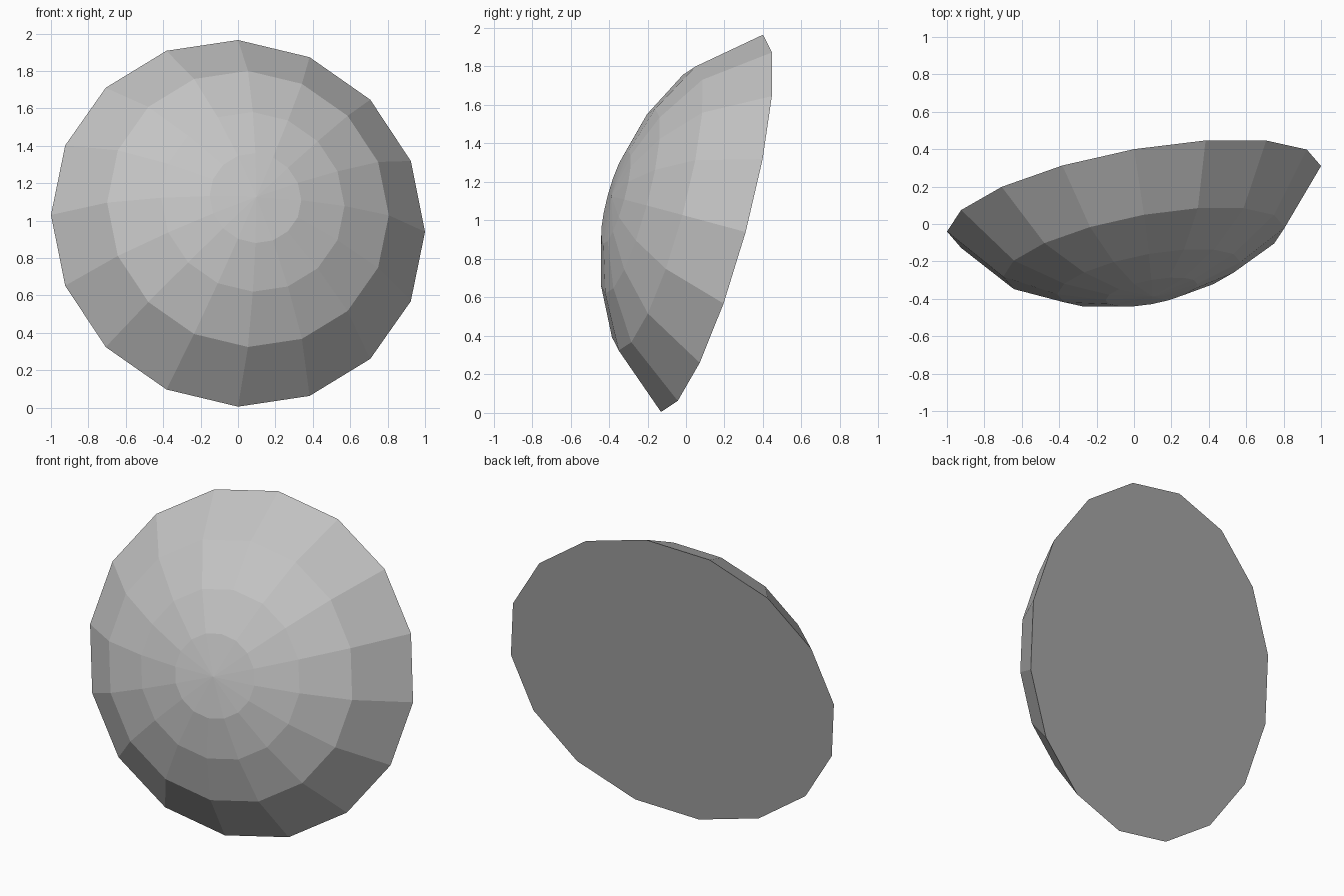
import bpy, bmesh, math
from mathutils import Vector

cube = bpy.data.objects.get("Cube")
if cube:
    bpy.data.objects.remove(cube, do_unlink=True)

# Plain grey material
grey = bpy.data.materials.new("light grey")
grey.use_nodes = True
colour = (0.55, 0.55, 0.55, 1)
grey.diffuse_color = colour
grey.node_tree.nodes["Principled BSDF"].inputs["Base Color"].default_value = colour

# Tilted frame of the dome: two rim radii and the outward axis
SIDES = 16
centre = Vector((0, 0.135, 0.985))
across = Vector((1, 0.175, -0.045))
up = Vector((0, 0.265, 0.98))
axis = across.cross(up).normalized()

# Ring profile from rim to crown: (radius share, height)
profile = [(1, 0), (0.753, 0.30), (0.49, 0.447), (0.245, 0.525)]
crown_height = 0.55

bm = bmesh.new()
rings = []
for radius, height in profile:
    ring = []
    for i in range(SIDES):
        a = math.tau * i / SIDES
        offset = (across * math.cos(a) + up * math.sin(a)) * radius
        ring.append(bm.verts.new(centre + offset + axis * height))
    rings.append(ring)
crown = bm.verts.new(centre + axis * crown_height)

# Dome bands, crown fan and flat back
for low, high in zip(rings, rings[1:]):
    for i in range(SIDES):
        j = (i + 1) % SIDES
        bm.faces.new((low[i], low[j], high[j], high[i]))
for i in range(SIDES):
    bm.faces.new((rings[-1][i], rings[-1][(i + 1) % SIDES], crown))
bm.faces.new(rings[0][::-1])
bmesh.ops.recalc_face_normals(bm, faces=bm.faces)

mesh = bpy.data.meshes.new("faceted_dome")
bm.to_mesh(mesh)
bm.free()
mesh.materials.append(grey)
dome = bpy.data.objects.new("faceted_dome", mesh)
bpy.context.collection.objects.link(dome)
